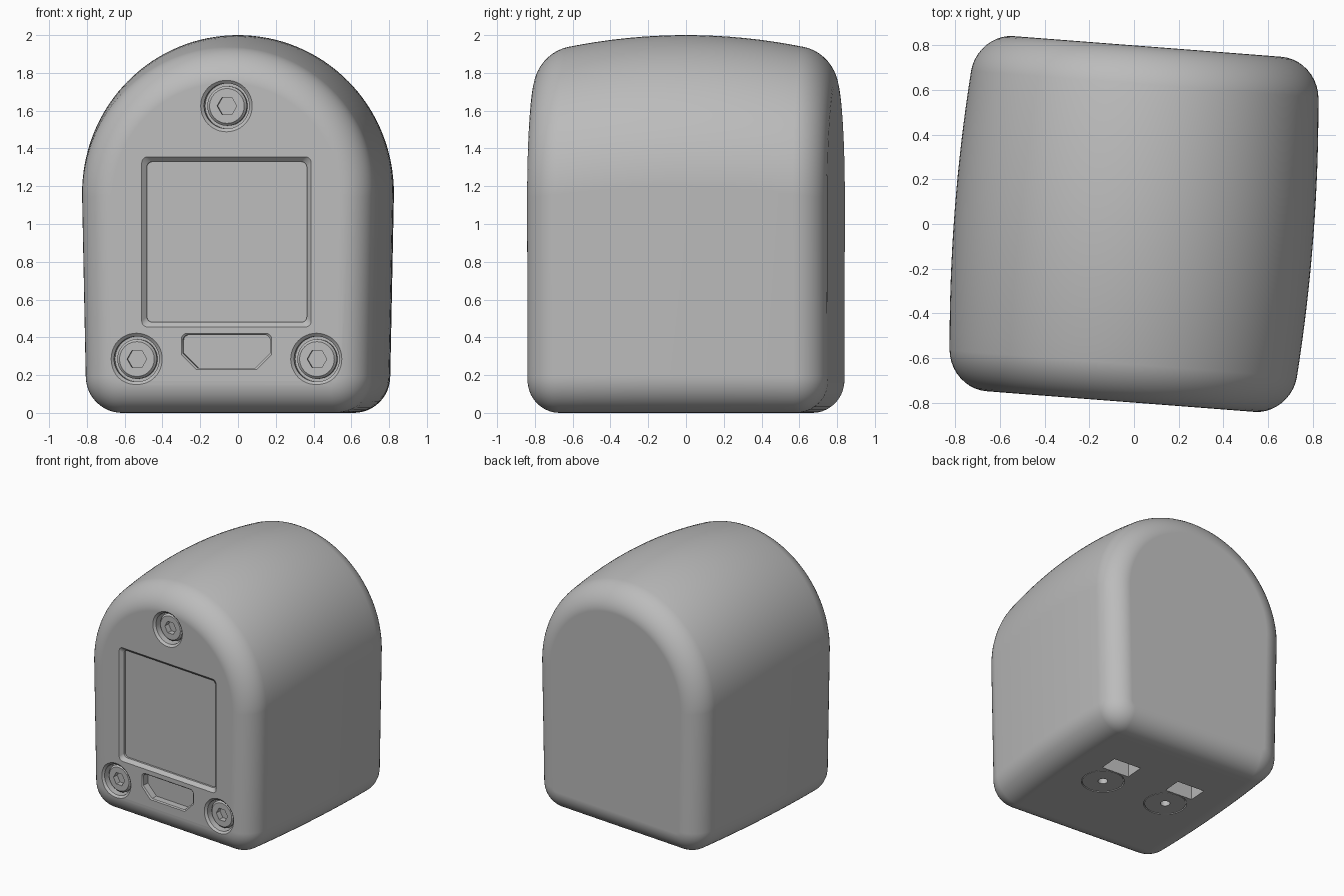
import bpy, bmesh
from math import sin, cos, pi, radians
from mathutils import Matrix

cube = bpy.data.objects.get("Cube")
if cube:
    bpy.data.objects.remove(cube, do_unlink=True)

TURN = Matrix.Rotation(radians(-4.4), 4, 'Z')   # whole case is turned slightly
HALF_DEPTH = 0.797
FILLET = 0.17

grey = bpy.data.materials.new("plain_grey")
grey.use_nodes = True
colour = (0.5, 0.5, 0.5, 1)
grey.diffuse_color = colour
grey.node_tree.nodes["Principled BSDF"].inputs["Base Color"].default_value = colour


def loft(name, rings):
    """Skin a stack of equal-length rings and cap both ends."""
    bm = bmesh.new()
    rows = [[bm.verts.new(p) for p in ring] for ring in rings]
    n = len(rows[0])
    for a, b in zip(rows, rows[1:]):
        for i in range(n):
            j = (i + 1) % n
            bm.faces.new((a[i], a[j], b[j], b[i]))
    bm.faces.new(rows[0])
    bm.faces.new(rows[-1])
    bmesh.ops.recalc_face_normals(bm, faces=bm.faces)
    bm.transform(TURN)
    mesh = bpy.data.meshes.new(name)
    bm.to_mesh(mesh)
    bm.free()
    mesh.materials.append(grey)
    ob = bpy.data.objects.new(name, mesh)
    bpy.context.collection.objects.link(ob)
    return ob


def activate(ob):
    bpy.ops.object.select_all(action='DESELECT')
    ob.select_set(True)
    bpy.context.view_layer.objects.active = ob


def smooth(ob):
    activate(ob)
    bpy.ops.object.shade_smooth_by_angle(angle=radians(30))


def arc(cx, cz, r, a0, a1, steps):
    return [(cx + r * cos(a0 + (a1 - a0) * i / steps),
             cz + r * sin(a0 + (a1 - a0) * i / steps)) for i in range(steps + 1)]


def circle(r, cx=0, cz=0, n=48):
    return arc(cx, cz, r, 0, 2 * pi * (n - 1) / n, n - 1)


def hexagon(r, cx=0, cz=0, n=48):
    pts = []
    for i in range(n):
        a = 2 * pi * i / n
        d = r * cos(pi / 6) / cos(a % (pi / 3) - pi / 6)
        pts.append((cx + d * cos(a), cz + d * sin(a)))
    return pts


def panel(w, z0, z1, top, low, low_steps=5, grow=0.0):
    """Rectangle with rounded top corners and rounded or chamfered low ones."""
    w, z0, z1 = w + grow, z0 - grow, z1 + grow
    return (arc(w - top, z1 - top, top, 0, pi / 2, 5)
            + arc(top - w, z1 - top, top, pi / 2, pi, 5)
            + arc(low - w, z0 + low, low, pi, 1.5 * pi, low_steps)
            + arc(w - low, z0 + low, low, 1.5 * pi, 2 * pi, low_steps))


def on_front(pts, depth):
    return [(x, depth - HALF_DEPTH, z) for x, z in pts]


def on_base(pts, depth):
    return [(x, y, depth) for x, y in pts]


# Case: arched section, slightly barrelled along its depth, rounded end rims
def section(y, inset):
    pts = (arc(0, 1.195, 0.805 - inset, 0, pi, 64)
           + arc(-0.585, 0.2, 0.2 - inset, pi, 1.5 * pi, 12)
           + arc(0.585, 0.2, 0.2 - inset, 1.5 * pi, 2 * pi, 12))
    s = 1 - 0.08 * y * y
    return [(x * s, y, inset + (z - inset) * s) for x, z in pts]


rim = [(HALF_DEPTH - FILLET * (1 - cos(a)), FILLET * (1 - sin(a)))
       for a in [pi / 2 * i / 10 for i in range(11)]]
straight = HALF_DEPTH - FILLET
front_rim = [(-y, d) for y, d in rim]
# walk each rim from the flat end to the full section
stations = [(-(HALF_DEPTH - FILLET * (1 - sin(a))), FILLET * (1 - cos(pi / 2 - a)))
            for a in [pi / 2]]
stations = [(-(straight + FILLET * cos(a)), FILLET * (1 - sin(a)))
            for a in [pi / 2 * i / 10 for i in range(11)]]
middle = [(straight * (i / 8 - 1), 0.0) for i in range(1, 16)]
stations = stations + middle + [(-y, d) for y, d in reversed(stations)]
case = loft("case", [section(y, d) for y, d in stations])

# Recesses cut into the case
cutters = []


def cut(*rings):
    cutters.append(loft("cutter", rings))


def window(grow):
    return panel(0.425, 0.48, 1.33, 0.03, 0.03, grow=grow)


def port(grow):
    return panel(0.232, 0.237, 0.413, 0.03, 0.08, low_steps=1, grow=grow)


cut(on_front(window(0.055), -0.03), on_front(window(0.025), 0),
    on_front(window(0), 0.025), on_front(window(0), 0.04))
cut(on_front(port(0.012), -0.03), on_front(port(0.008), 0),
    on_front(port(0), 0.008), on_front(port(0), 0.06))

screws = [("top_screw", 0, 1.625), ("left_screw", 0.478, 0.285), ("right_screw", -0.478, 0.285)]
for name, x, z in screws:
    cut(on_front(circle(0.137, x, z), -0.03), on_front(circle(0.137, x, z), 0),
        on_front(circle(0.12, x, z), 0.015), on_front(circle(0.12, x, z), 0.09))

for side in (-1, 1):
    slot = [(side * 0.28 + a * 0.115, 0.235 + b * 0.075)
            for a, b in ((-1, -1), (1, -1), (1, 1), (-1, 1))]
    cut(on_base(slot, -0.03), on_base(slot, 0.25))
    well = circle(0.155, side * 0.275, 0)
    cut(on_base(well, -0.03), on_base(well, 0.1))

activate(case)
for cutter in cutters:
    mod = case.modifiers.new("recess", 'BOOLEAN')
    mod.operation = 'DIFFERENCE'
    mod.solver = 'EXACT'
    mod.object = cutter
    bpy.ops.object.modifier_apply(modifier=mod.name)
    bpy.data.objects.remove(cutter, do_unlink=True)
smooth(case)
weighted = case.modifiers.new("even_shading", 'WEIGHTED_NORMAL')
weighted.keep_sharp = True

# Socket screws in the front
for name, x, z in screws:
    smooth(loft(name, [on_front(circle(0.105, x, z), 0.095),
                       on_front(circle(0.105, x, z), 0.045),
                       on_front(circle(0.092, x, z), 0.032),
                       on_front(hexagon(0.052, x, z), 0.032),
                       on_front(hexagon(0.052, x, z), 0.075)]))

# Round plugs in the base, each with a centre hole
for name, x in (("left_base_plug", 0.275), ("right_base_plug", -0.275)):
    smooth(loft(name, [on_base(circle(0.148, x), 0.105),
                       on_base(circle(0.148, x), 0.002),
                       on_base(circle(0.035, x), 0.002),
                       on_base(circle(0.035, x), 0.07)]))
